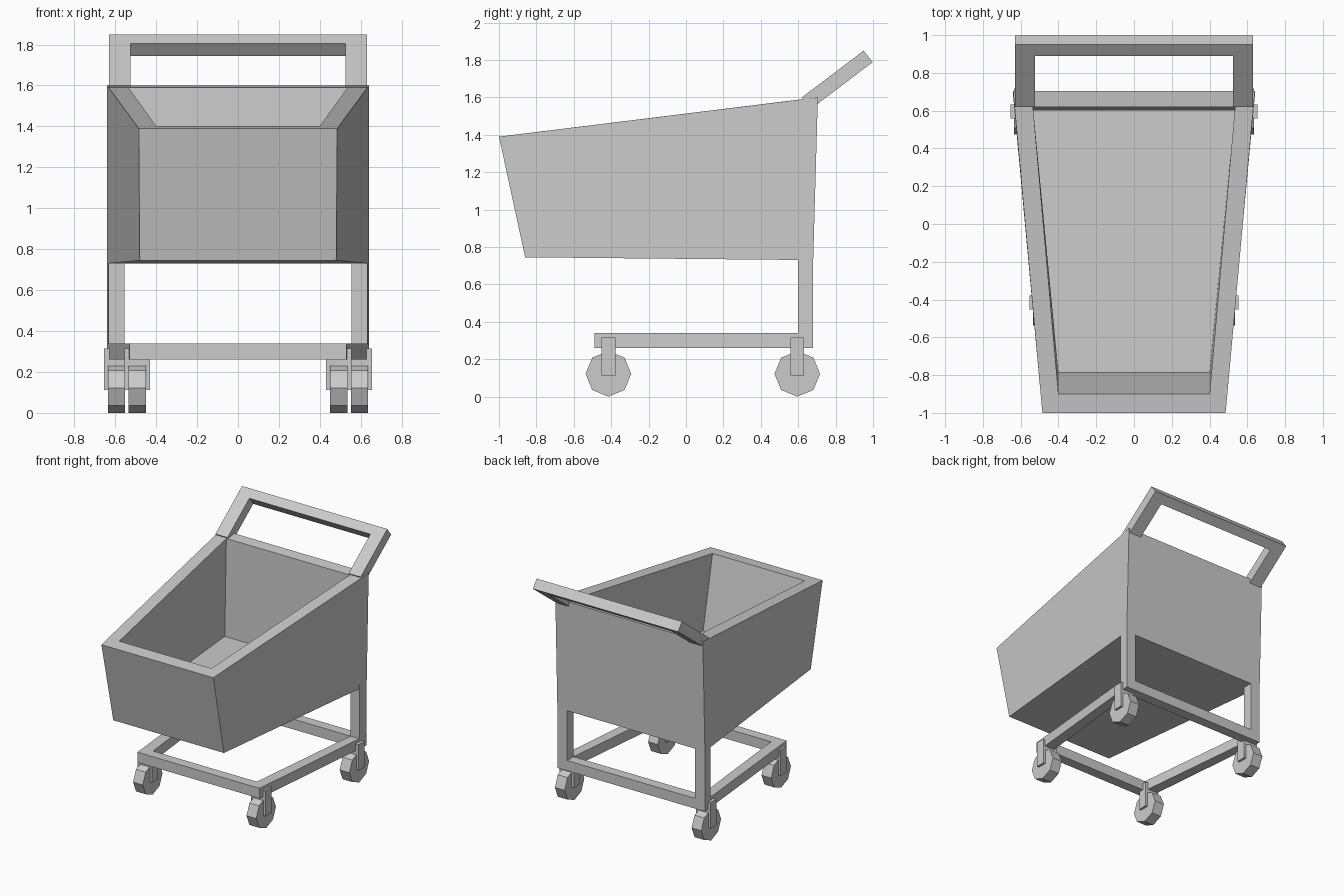
import bpy, bmesh, math

if "Cube" in bpy.data.objects:
    bpy.data.objects.remove(bpy.data.objects["Cube"])


def loft(name, rings, loop=False, mirror=False):
    """Skin matching rings; either cap both ends or join last ring to first."""
    bm = bmesh.new()
    vs = [[bm.verts.new(p) for p in r] for r in rings]
    n = len(vs[0])
    pairs = list(zip(vs, vs[1:]))
    if loop:
        pairs.append((vs[-1], vs[0]))
    else:
        bm.faces.new(vs[0])
        bm.faces.new(vs[-1])
    for a, b in pairs:
        for i in range(n):
            j = (i + 1) % n
            bm.faces.new((a[i], a[j], b[j], b[i]))
    bmesh.ops.recalc_face_normals(bm, faces=bm.faces)
    me = bpy.data.meshes.new(name)
    bm.to_mesh(me)
    bm.free()
    ob = bpy.data.objects.new(name, me)
    bpy.context.collection.objects.link(ob)
    if mirror:
        m = ob.modifiers.new("mirror", 'MIRROR')
        m.use_axis = (True, False, False)
    return ob


def ring(xf, yf, zf, xb, yb, zb):
    """Trapezoid ring: front half-width, y, z and back half-width, y, z."""
    return [(-xf, yf, zf), (xf, yf, zf), (xb, yb, zb), (-xb, yb, zb)]


# Basket: tapered hollow tub with a thick rim
loft("basket", [
    ring(0.48, -0.86, 0.745, 0.64, 0.68, 0.73),
    ring(0.485, -1.0, 1.39, 0.64, 0.705, 1.60),
    ring(0.40, -0.90, 1.402, 0.535, 0.62, 1.59),
    ring(0.40, -0.785, 0.84, 0.535, 0.60, 0.83)])

# Base frame: tapered rectangular ring
Z0, Z1 = 0.26, 0.34
outer = (0.53, -0.49, 0.64, 0.68)
inner = (0.45, -0.41, 0.555, 0.60)
loft("base_frame", [ring(a, b, z, c, d, z) for (a, b, c, d), z in
                    ((outer, Z0), (outer, Z1), (inner, Z1), (inner, Z0))], loop=True)

# Rear posts
loft("rear_post", [[(0.555, 0.60, z), (0.632, 0.60, z), (0.64, 0.68, z), (0.555, 0.68, z)]
                   for z in (0.30, 0.76)], mirror=True)

# Push handle: U outline in the tilted plane, given thickness
w, t, length, bar = 0.63, 0.525, 0.414, 0.075
outline = [(-w, 0), (-w, length), (w, length), (w, 0),
           (t, 0), (t, length - bar), (-t, length - bar), (-t, 0)]
dy, dz = 0.797, 0.604
loft("handle", [[(x, y0 + s * dy, z0 + s * dz) for x, s in outline]
                for y0, z0 in ((0.62, 1.60), (0.668, 1.538))])

# Caster wheels (octagonal) and U-shaped forks
R = 0.122
for label, xc, y in (("front", 0.492, -0.415), ("rear", 0.593, 0.595)):
    loft(label + "_wheel", [[(x, y + R * math.cos(k * math.pi / 4), R + R * math.sin(k * math.pi / 4))
                             for k in range(8)] for x in (xc - 0.042, xc + 0.042)], mirror=True)
    a, b = 0.062, 0.044
    fork = [(-a, 0.112), (-a, 0.315), (a, 0.315), (a, 0.112),
            (b, 0.112), (b, 0.23), (-b, 0.23), (-b, 0.112)]
    loft(label + "_fork", [[(xc + x, yy, z) for x, z in fork]
                           for yy in (y - 0.037, y + 0.037)], mirror=True)
